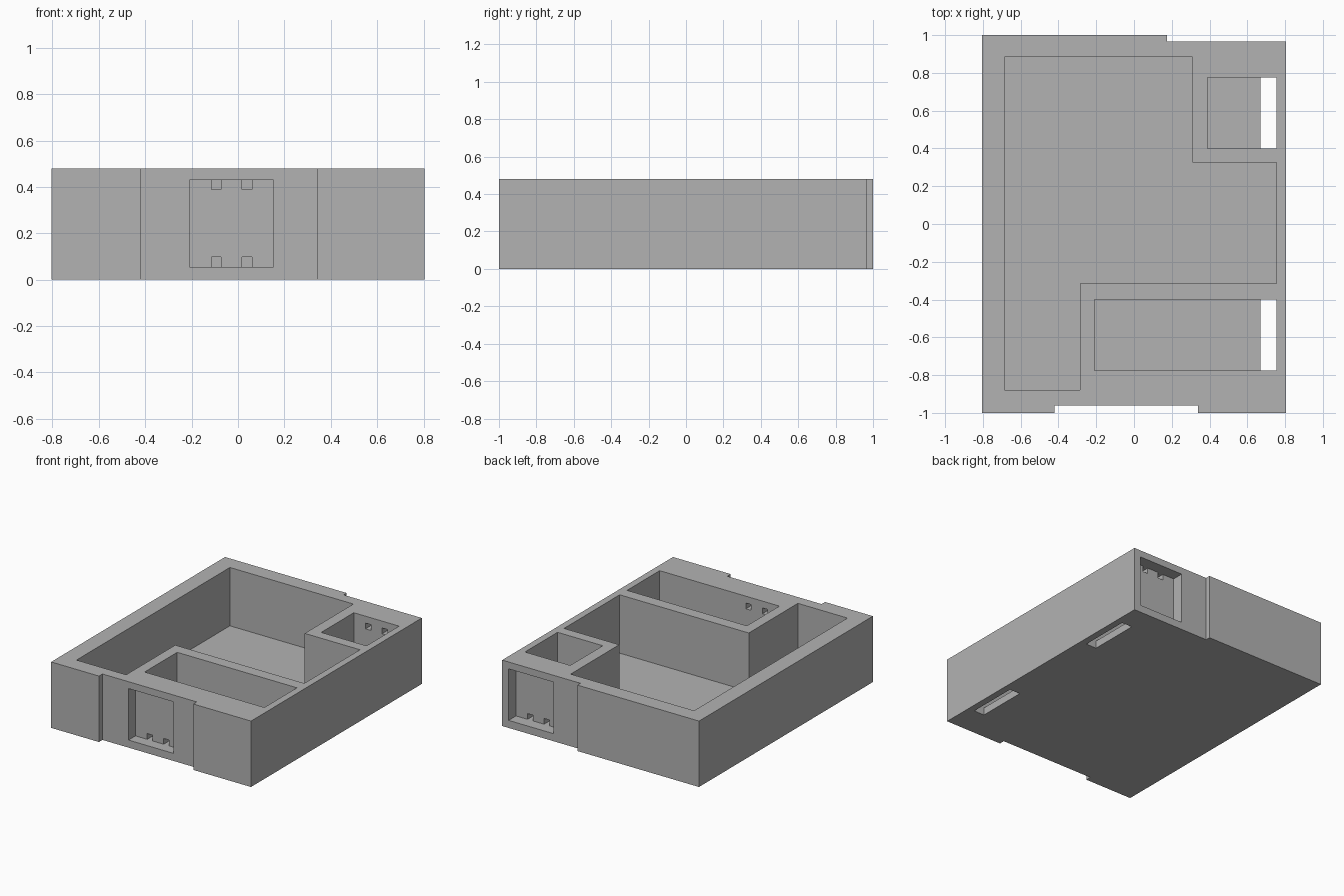
import bpy
import bmesh

default_cube = bpy.data.objects.get("Cube")
if default_cube:
    bpy.data.objects.remove(default_cube, do_unlink=True)

HEIGHT = 0.48
FLOOR = 0.055
LINTEL = 0.43
ABOVE = HEIGHT + 0.1

grey = bpy.data.materials.new("plain grey")
grey.use_nodes = True
colour = (0.45, 0.45, 0.45, 1)
grey.diffuse_color = colour
grey.node_tree.nodes["Principled BSDF"].inputs["Base Color"].default_value = colour


def prism(name, outline, bottom, top):
    """Extrude a plan outline upward into a closed solid."""
    bm = bmesh.new()
    base = bm.faces.new([bm.verts.new((x, y, bottom)) for x, y in outline])
    extruded = bmesh.ops.extrude_face_region(bm, geom=[base])["geom"]
    for vert in extruded:
        if isinstance(vert, bmesh.types.BMVert):
            vert.co.z = top
    bmesh.ops.recalc_face_normals(bm, faces=bm.faces)
    mesh = bpy.data.meshes.new(name)
    bm.to_mesh(mesh)
    bm.free()
    mesh.materials.append(grey)
    obj = bpy.data.objects.new(name, mesh)
    bpy.context.scene.collection.objects.link(obj)
    return obj


def block(name, x0, x1, y0, y1, z0, z1):
    y0, y1 = sorted((y0, y1))
    return prism(name, [(x0, y0), (x1, y0), (x1, y1), (x0, y1)], z0, z1)


def carve(target, cutter):
    """Subtract the cutter, keep the result and discard the cutter."""
    cutter.hide_render = True
    mod = target.modifiers.new("carve", "BOOLEAN")
    mod.operation = "DIFFERENCE"
    mod.solver = "EXACT"
    mod.object = cutter
    bpy.context.view_layer.update()
    graph = bpy.context.evaluated_depsgraph_get()
    result = bpy.data.meshes.new_from_object(target.evaluated_get(graph))
    target.modifiers.clear()
    target.data = result
    bpy.data.objects.remove(cutter, do_unlink=True)


# Solid block with shallow recesses in the front and back faces
W = 0.805
housing = prism("housing", [
    (-W, -1), (-0.42, -1), (-0.42, -0.96), (0.34, -0.96), (0.34, -1), (W, -1),
    (W, 0.965), (0.175, 0.965), (0.175, 1), (-W, 1)], 0, HEIGHT)

# Stepped main compartment
carve(housing, prism("main_compartment", [
    (-0.685, -0.88), (-0.285, -0.88), (-0.285, -0.315), (0.755, -0.315),
    (0.755, 0.325), (0.31, 0.325), (0.31, 0.885), (-0.685, 0.885)],
    FLOOR, ABOVE))

# Each end: side pocket, floor slot, wall window and four peg holes
for end, side, pocket_x, window_x in (
        ("front", -1, -0.21, -0.21), ("back", 1, 0.39, 0.39)):
    inner, outer = side * 0.4, side * 0.775
    carve(housing, block(end + "_pocket", pocket_x, 0.755, inner, outer, FLOOR, ABOVE))
    carve(housing, block(end + "_slot", 0.67, 0.755, inner, outer, -0.1, FLOOR + 0.1))
    carve(housing, block(end + "_window", window_x, window_x + 0.363,
                         side * 0.88, side * 1.1, FLOOR, LINTEL))
    for offset in (0.095, 0.228):
        for z in (FLOOR, LINTEL - 0.042):
            x = window_x + offset
            carve(housing, block(end + "_peg_hole", x, x + 0.042,
                                 side * 0.7, side * 0.95, z, z + 0.042))
